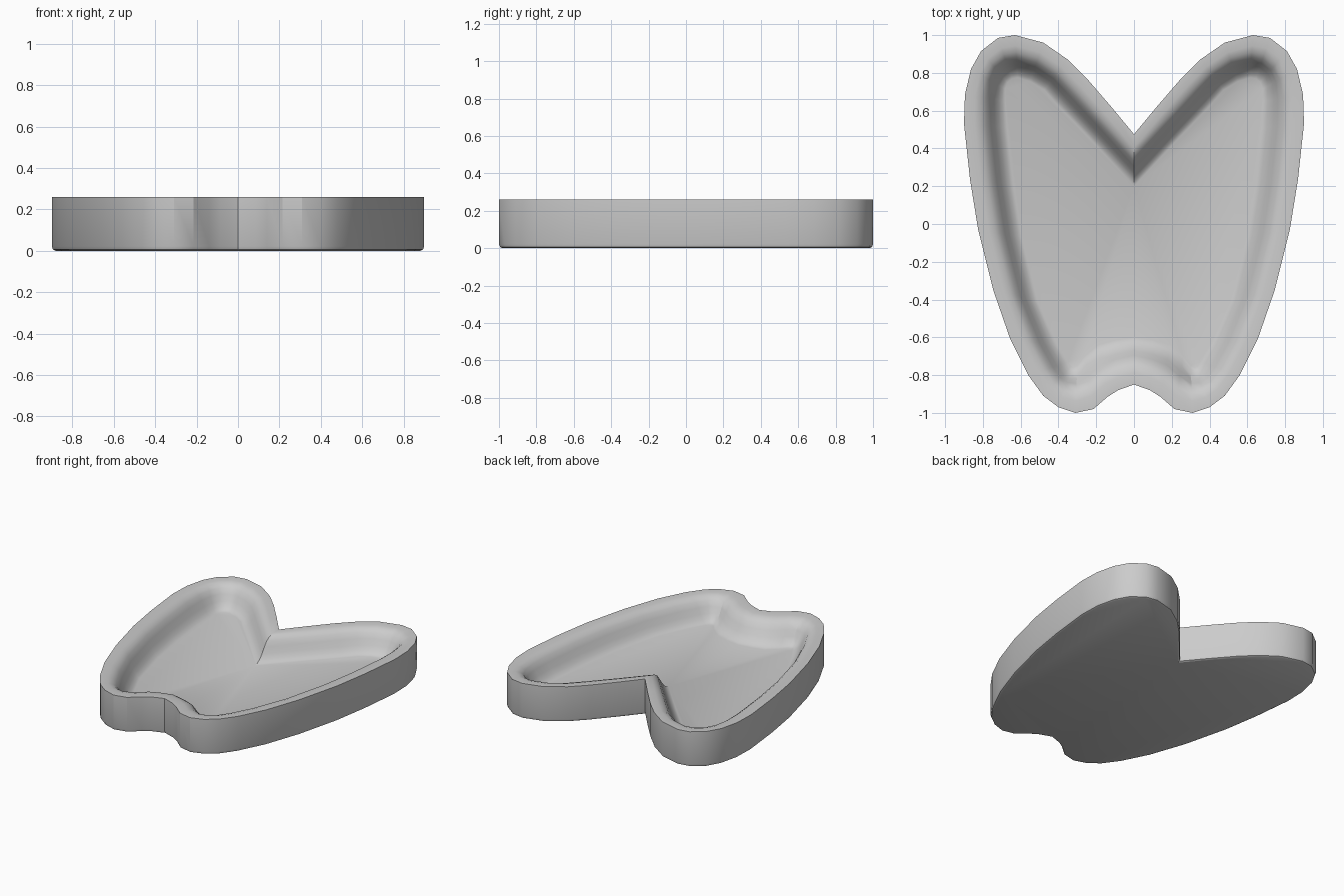
import bpy, bmesh

# Right half of the outline, notch to base: outer edge (x, y) and floor edge (x, y)
HALF = [
    (0, .475, 0, .20), (.12, .62, .24, .46), (.245, .765, .40, .625),
    (.35, .87, .475, .71), (.48, .96, .55, .755), (.63, 1.0, .615, .775),
    (.72, .985, .645, .77), (.81, .915, .67, .75), (.863, .82, .682, .715),
    (.895, .685, .68, .65), (.90, .53, .672, .51), (.868, .235, .64, .21),
    (.825, -.03, .595, -.07), (.745, -.35, .51, -.41), (.655, -.61, .405, -.64),
    (.56, -.80, .35, -.73), (.48, -.91, .335, -.755), (.40, -.97, .32, -.76),
    (.31, -1.0, .30, -.75), (.215, -.98, .26, -.70), (.14, -.915, .19, -.64),
    (.085, -.88, .10, -.615), (0, -.85, 0, -.60),
]

# Cross-section: inset fraction (0 outer edge, 1 floor edge) and height
SECTION = [
    (.08, 0), (.025, .006), (0, .022), (0, .26), (.25, .26), (.40, .25),
    (.52, .23), (.62, .195), (.72, .155), (.82, .125), (.92, .107), (1, .10),
]

outline = HALF + [(-a, b, -c, d) for a, b, c, d in HALF[-2:0:-1]]
n = len(outline)
bm = bmesh.new()

# Loft the cross-section around the mirrored outline
rings = [[bm.verts.new((a + (c - a) * t, b + (d - b) * t, z))
          for a, b, c, d in outline] for t, z in SECTION]
for low, high in zip(rings, rings[1:]):
    for i in range(n):
        j = (i + 1) % n
        bm.faces.new((low[i], low[j], high[j], high[i]))

# Underside and tray floor
bm.faces.new(rings[0])
bm.faces.new(rings[-1])
bmesh.ops.recalc_face_normals(bm, faces=bm.faces)

mesh = bpy.data.meshes.new("tray")
bm.to_mesh(mesh)
bm.free()
tray = bpy.data.objects.new("tray", mesh)
bpy.context.collection.objects.link(tray)

# Smooth the wall while keeping the rim and notch crisp
bpy.context.view_layer.objects.active = tray
tray.select_set(True)
bpy.ops.object.shade_smooth_by_angle(angle=0.5)
